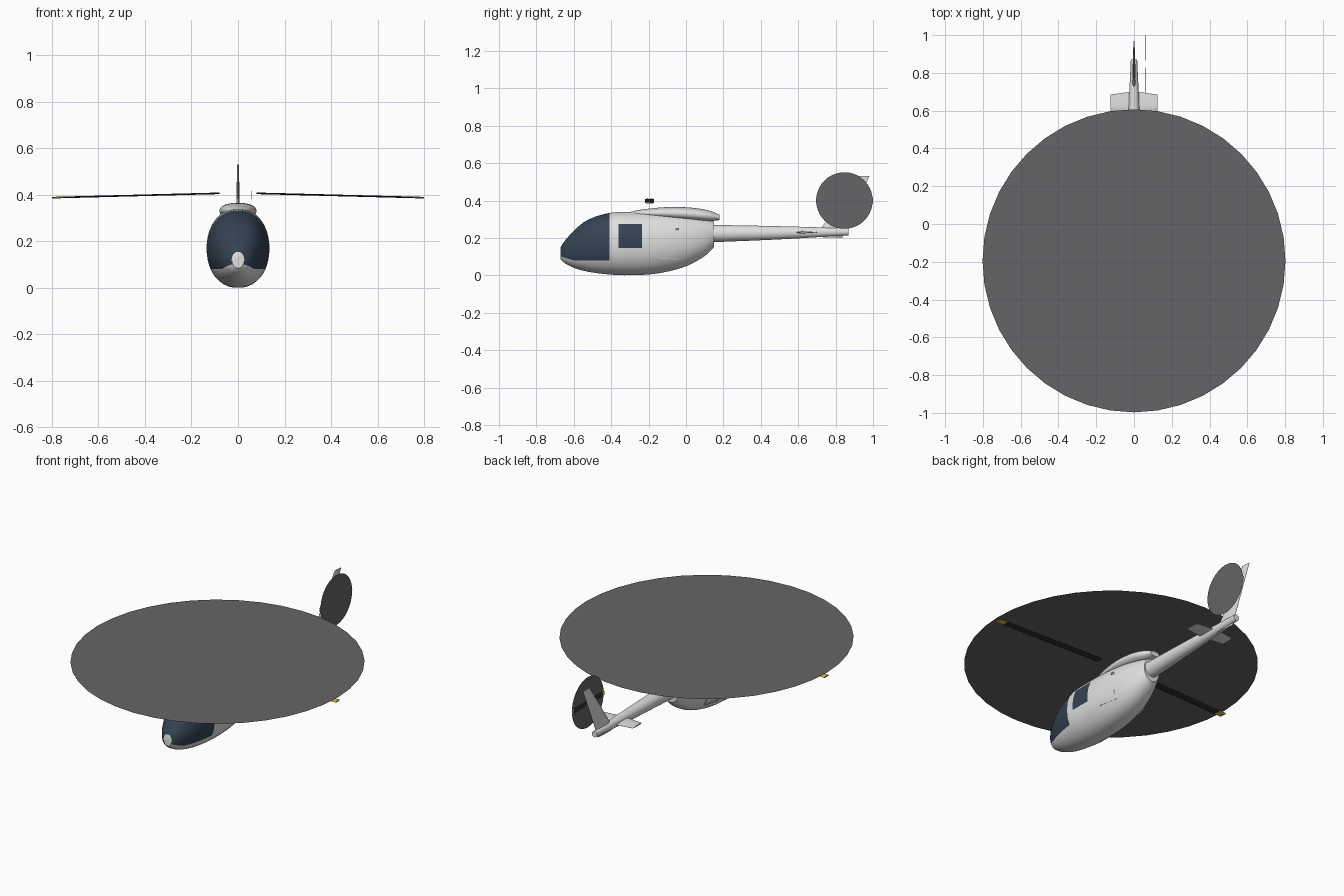
import bpy, bmesh, math
from mathutils import Vector

cube = bpy.data.objects.get("Cube")
if cube:
    bpy.data.objects.remove(cube)


def material(name, rgb):
    m = bpy.data.materials.new(name)
    m.use_nodes = True
    col = (*rgb, 1)
    m.diffuse_color = col
    m.node_tree.nodes["Principled BSDF"].inputs["Base Color"].default_value = col
    return m


WHITE = material("white_paint", (0.74, 0.75, 0.73))
GLASS = material("navy_glass", (0.035, 0.055, 0.085))
DISC = material("rotor_disc_grey", (0.13, 0.13, 0.135))
BLADE = material("blade_black", (0.03, 0.03, 0.03))
YELLOW = material("tip_yellow", (0.65, 0.55, 0.06))


def finish(bm, name, mats, smooth=35):
    bmesh.ops.recalc_face_normals(bm, faces=bm.faces)
    mesh = bpy.data.meshes.new(name)
    bm.to_mesh(mesh)
    bm.free()
    for m in mats:
        mesh.materials.append(m)
    ob = bpy.data.objects.new(name, mesh)
    bpy.context.collection.objects.link(ob)
    if smooth:
        bpy.ops.object.select_all(action='DESELECT')
        ob.select_set(True)
        bpy.context.view_layer.objects.active = ob
        bpy.ops.object.shade_smooth_by_angle(angle=math.radians(smooth))
    return ob


def loft(bm, rings):
    """Skin closed rings and cap both ends; returns side faces per span."""
    vs = [[bm.verts.new(p) for p in r] for r in rings]
    spans = []
    for a, b in zip(vs, vs[1:]):
        n = len(a)
        spans.append([bm.faces.new((a[i], a[(i + 1) % n], b[(i + 1) % n], b[i]))
                      for i in range(n)])
    spans[0].append(bm.faces.new(vs[0]))
    spans[-1].append(bm.faces.new(vs[-1]))
    return spans


def profile(stations, y):
    """Smooth interpolation through (y, bottom, top, half width) stations."""
    k = 0
    while k < len(stations) - 2 and y > stations[k + 1][0]:
        k += 1
    a, b = stations[k], stations[k + 1]
    p = stations[max(k - 1, 0)]
    q = stations[min(k + 2, len(stations) - 1)]
    h = b[0] - a[0]
    t = (y - a[0]) / h
    out = []
    for i in (1, 2, 3):
        ma = (b[i] - p[i]) / (b[0] - p[0]) * h
        mb = (q[i] - a[i]) / (q[0] - a[0]) * h
        out.append((2 * t**3 - 3 * t**2 + 1) * a[i] + (t**3 - 2 * t**2 + t) * ma
                   + (3 * t**2 - 2 * t**3) * b[i] + (t**3 - t**2) * mb)
    return out


def section(stations, y, n=36, power=2.15):
    bot, top, w = profile(stations, y)
    pts = []
    for i in range(n):
        a = 2 * math.pi * (i + 0.5) / n
        c, s = math.cos(a), math.sin(a)
        x = math.copysign(abs(c) ** (2 / power), c)
        z = math.copysign(abs(s) ** (2 / power), s)
        pts.append((w * x, y, (top + bot) / 2 + (top - bot) / 2 * z))
    return pts


def body(bm, stations, steps, **kw):
    y0, y1 = stations[0][0], stations[-1][0]
    # cosine spacing packs rings near the rounded ends
    ys = [y0 + (y1 - y0) * (1 - math.cos(math.pi * i / steps)) / 2 for i in range(steps + 1)]
    return loft(bm, [section(stations, y, **kw) for y in ys])


# Fuselage with glazing cut into the skin
HULL = [(-0.67, 0.085, 0.152, 0.025), (-0.65, 0.066, 0.182, 0.052), (-0.6, 0.04, 0.238, 0.083),
        (-0.53, 0.02, 0.295, 0.11), (-0.41, 0.004, 0.334, 0.132), (-0.3, 0.0, 0.34, 0.135),
        (-0.15, 0.01, 0.337, 0.13), (0, 0.048, 0.322, 0.106), (0.1, 0.103, 0.302, 0.075),
        (0.15, 0.15, 0.288, 0.052)]
bm = bmesh.new()
body(bm, HULL, 36)


def cut(co, no, keep):
    faces = [f for f in bm.faces if keep(f.calc_center_median())]
    geom = set(faces)
    for f in faces:
        geom.update(f.edges)
        geom.update(f.verts)
    bmesh.ops.bisect_plane(bm, geom=list(geom), plane_co=co, plane_no=no, dist=1e-5)


for y in (-0.6, -0.41, -0.36, -0.235):
    cut((0, y, 0), (0, 1, 0), lambda c: True)
cut((0, 0, 0.08), (0, 0, 1), lambda c: -0.6 < c.y < -0.41)
cut((0, -0.6, 0.08), (0, 0.3, 1), lambda c: c.y < -0.6)
for z in (0.145, 0.275):
    cut((0, 0, z), (0, 0, 1), lambda c: -0.36 < c.y < -0.235)
for f in bm.faces:
    c = f.calc_center_median()
    sill = 0.08 + max(0, -0.6 - c.y) * 0.3
    windscreen = -0.669 < c.y < -0.41 and c.z > sill
    window = -0.36 < c.y < -0.235 and 0.145 < c.z < 0.275
    f.material_index = int(windscreen or window)
finish(bm, "fuselage", [WHITE, GLASS])

# Engine cowl
COWL = [(-0.32, 0.325, 0.333, 0.015), (-0.25, 0.312, 0.35, 0.05), (-0.1, 0.3, 0.365, 0.077),
        (0.03, 0.292, 0.362, 0.077), (0.12, 0.289, 0.347, 0.06), (0.178, 0.295, 0.325, 0.032)]
bm = bmesh.new()
body(bm, COWL, 20, n=28)
finish(bm, "engine_cowl", [WHITE])

# Tail boom
BOOM = [(0.1, 0.175, 0.271, 0.047), (0.5, 0.192, 0.263, 0.034), (0.87, 0.214, 0.252, 0.017)]
bm = bmesh.new()
body(bm, BOOM, 10, n=24, power=2)
finish(bm, "tail_boom", [WHITE])


def side_point(y, z, lift=0.0):
    bot, top, w = profile(HULL, y)
    d = abs(z - (top + bot) / 2) / ((top - bot) / 2)
    return Vector((w * (1 - d ** 2.15) ** (1 / 2.15) + lift, y, z))


def strip(name, path, side, r=0.002):
    """Slim square rod hugging the hull side."""
    bm = bmesh.new()
    rings = []
    for y, z in path:
        p = side_point(y, z, 0.001)
        p.x *= side
        rings.append([p + Vector((dx * r, dy * r, dy * dx * r + dx * r))
                      for dx, dy in ((1, 1), (1, -1), (-1, -1), (-1, 1))])
    loft(bm, rings)
    finish(bm, name, [WHITE], 0)


# Door rail, rear door edge and handle on each side
for side, tag in ((1, "left"), (-1, "right")):
    strip("door_rail_" + tag, [(-0.15 + 0.022 * i, 0.087) for i in range(6)], side)
    strip("door_edge_" + tag, [(-0.04, 0.087 + 0.012 * i) for i in range(5)], side)
    strip("door_handle_" + tag, [(-0.06, 0.245), (-0.045, 0.245)], side, 0.004)

FOIL = ((0, 0), (0.08, 0.35), (0.3, 0.5), (0.65, 0.32), (1, 0.04))


def wing(name, stations, up, mats, tips=()):
    """Aerofoil loft; each station is leading edge, trailing edge, thickness."""
    bm = bmesh.new()
    up = Vector(up)
    rings = []
    for le, te, th in stations:
        le, te = Vector(le), Vector(te)
        upper = [le.lerp(te, u) + up * th * v for u, v in FOIL]
        lower = [le.lerp(te, u) - up * th * v for u, v in FOIL[:0:-1]]
        rings.append(upper + lower)
    for i, span in enumerate(loft(bm, rings)):
        for f in span:
            f.material_index = int(i in tips)
    finish(bm, name, mats)


# Tail surfaces
wing("tail_fin", [((0, 0.69, 0.205), (0, 0.836, 0.2), 0.02),
                  ((0, 0.917, 0.53), (0, 0.98, 0.53), 0.008)], (1, 0, 0), [WHITE])
wing("stabilizer", [((-0.125, 0.6, 0.23), (-0.125, 0.685, 0.23), 0.008),
                    ((0, 0.585, 0.23), (0, 0.703, 0.23), 0.013),
                    ((0.125, 0.6, 0.23), (0.125, 0.685, 0.23), 0.008)], (0, 0, 1), [WHITE])

# Main rotor blades, drooping, with painted tips
for s, tag in ((1, "left"), (-1, "right")):
    rows = []
    for x in (0.08, 0.755, 0.8):
        z = 0.406 - (x - 0.08) * 0.026
        rows.append(((s * x, -0.195 - s * 0.023, z + 0.001), (s * x, -0.195 + s * 0.023, z - 0.001), 0.007))
    wing("main_blade_" + tag, rows, (0, 0, 1), [BLADE, YELLOW], (1,))

# Tail rotor blades with painted tips
for s, tag in ((1, "rear"), (-1, "front")):
    rows = [((0.059, 0.847 + s * d, 0.4 + s * 0.017), (0.059, 0.847 + s * d, 0.4 - s * 0.017), 0.003)
            for d in (0.018, 0.138, 0.153)]
    wing("tail_blade_" + tag, rows, (1, 0, 0), [BLADE, YELLOW], (1,))


def rotor_disc(name, centre, radius, sides, axis):
    bm = bmesh.new()
    bmesh.ops.create_circle(bm, cap_ends=True, segments=sides, radius=radius)
    ob = finish(bm, name, [DISC], 0)
    ob.location = centre
    ob.rotation_euler = Vector((0, 0, 1)).rotation_difference(Vector(axis)).to_euler()


# Spinning rotor discs
rotor_disc("main_rotor_disc", (0, -0.195, 0.411), 0.802, 40, (0, 0, 1))
rotor_disc("tail_rotor_disc", (0.061, 0.847, 0.4), 0.151, 40, (1, 0, 0))
